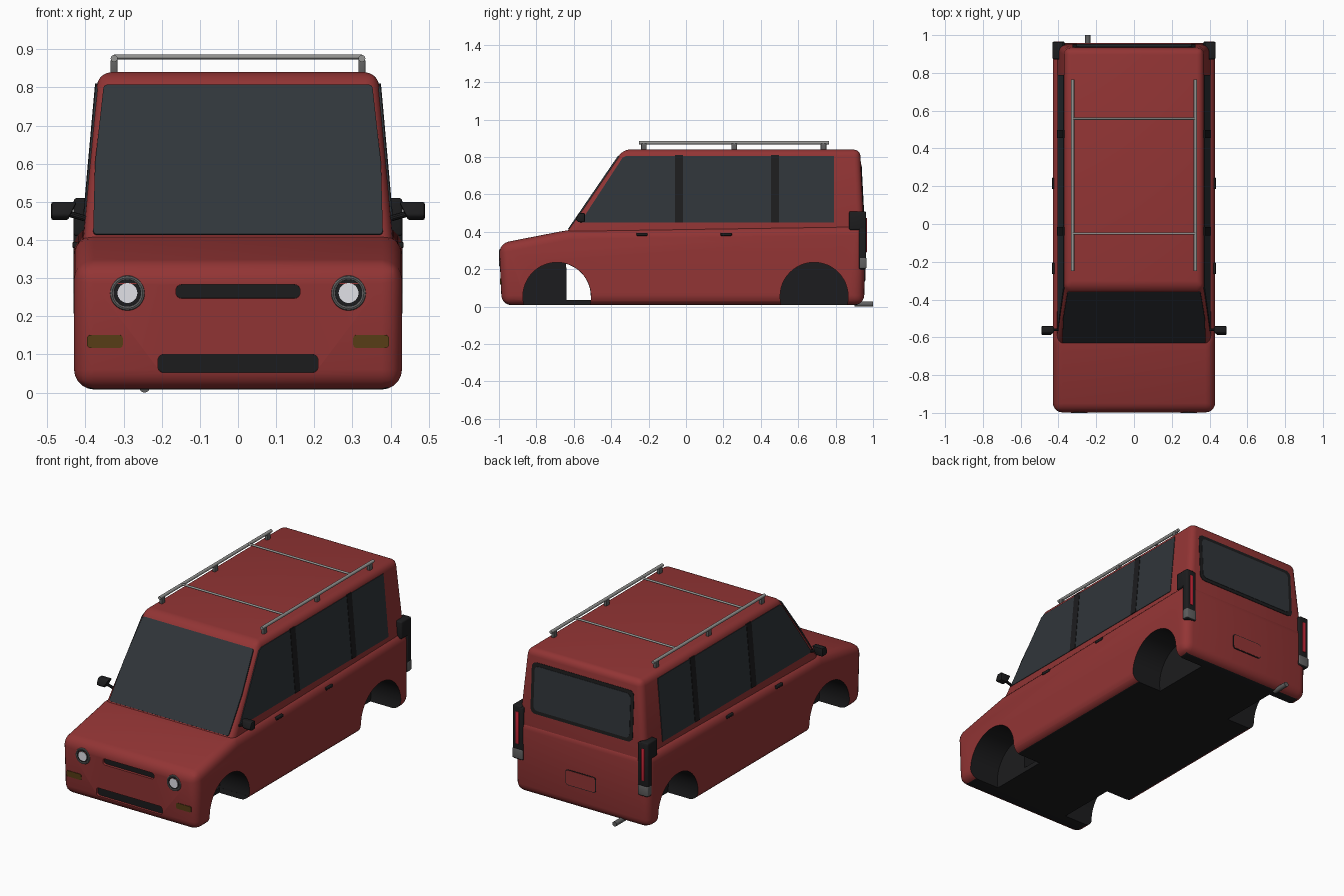
import bpy, bmesh, math
from mathutils import Vector

if "Cube" in bpy.data.objects:
    bpy.data.objects.remove(bpy.data.objects["Cube"])

def mat(name, r, g, b):
    m = bpy.data.materials.new(name)
    m.diffuse_color = (r, g, b, 1)
    m.use_nodes = True
    m.node_tree.nodes["Principled BSDF"].inputs["Base Color"].default_value = m.diffuse_color
    return m

RED = mat("paint_red", .29, .035, .035)
GLASS = mat("glass_dark", .03, .036, .042)
BLACK = mat("trim_black", .012, .012, .013)
STEEL = mat("rack_steel", .3, .3, .29)
WHITE = mat("lamp_white", .75, .75, .8)
AMBER = mat("lamp_amber", .1, .05, .008)
TAIL = mat("lamp_red", .6, .02, .04)
GREY = mat("lamp_grey", .12, .12, .12)

def finish(name, bm, m, smooth=True):
    bmesh.ops.recalc_face_normals(bm, faces=bm.faces[:])
    me = bpy.data.meshes.new(name)
    bm.to_mesh(me)
    bm.free()
    ob = bpy.data.objects.new(name, me)
    bpy.context.collection.objects.link(ob)
    if m:
        me.materials.append(m)
    if smooth:
        smooth_ob(ob)
    return ob

def select(ob):
    bpy.ops.object.select_all(action='DESELECT')
    ob.select_set(True)
    bpy.context.view_layer.objects.active = ob

def smooth_ob(ob):
    select(ob)
    bpy.ops.object.shade_smooth_by_angle(angle=math.radians(35))

def prism(name, pts, x0, x1, m=None, bevel=0, seg=5):
    """Side profile (y, z) swept between x0(z) and x1(z)."""
    bm = bmesh.new()
    a = [bm.verts.new((x0(z), y, z)) for y, z in pts]
    b = [bm.verts.new((x1(z), y, z)) for y, z in pts]
    bm.faces.new(a)
    bm.faces.new(b[::-1])
    n = len(pts)
    for i in range(n):
        j = (i + 1) % n
        bm.faces.new((a[i], b[i], b[j], a[j]))
    if bevel:
        bmesh.ops.bevel(bm, geom=bm.edges[:], offset=bevel, segments=seg,
                        affect='EDGES', profile=.5)
    return finish(name, bm, m)

def panel(name, pts, t, m, r=0):
    """Flat polygon with rounded corners, thickened t to both sides."""
    bm = bmesh.new()
    bm.faces.new([bm.verts.new(p) for p in pts])
    if r:
        bmesh.ops.bevel(bm, geom=bm.verts[:], offset=r, segments=4,
                        affect='VERTICES', profile=.5)
    bm.normal_update()
    bm.faces.ensure_lookup_table()
    f = bm.faces[0]
    n = f.normal.copy()
    bmesh.ops.translate(bm, verts=bm.verts[:], vec=n * t)
    res = bmesh.ops.extrude_face_region(bm, geom=[f], use_keep_orig=True)
    vs = [v for v in res['geom'] if isinstance(v, bmesh.types.BMVert)]
    bmesh.ops.translate(bm, verts=vs, vec=n * (-2 * t))
    return finish(name, bm, m)

def rect(x0, x1, z0, z1, y):
    return [(x0, y(z0), z0), (x1, y(z0), z0), (x1, y(z1), z1), (x0, y(z1), z1)]

def box(name, lo, hi, m, bevel=0):
    return prism(name, [(lo[1], lo[2]), (hi[1], lo[2]), (hi[1], hi[2]), (lo[1], hi[2])],
                 lambda z: lo[0], lambda z: hi[0], m, bevel, 3)

def rod(name, p, q, r, m, seg=16):
    p, q = Vector(p), Vector(q)
    bm = bmesh.new()
    bmesh.ops.create_cone(bm, cap_ends=True, segments=seg, radius1=r, radius2=r,
                          depth=(q - p).length)
    bm.transform((q - p).to_track_quat('Z', 'Y').to_matrix().to_4x4())
    bmesh.ops.translate(bm, verts=bm.verts[:], vec=(p + q) / 2)
    return finish(name, bm, m)

def cut(ob, cutter):
    select(ob)
    md = ob.modifiers.new("cut", 'BOOLEAN')
    md.operation, md.solver, md.object = 'DIFFERENCE', 'EXACT', cutter
    bpy.ops.object.modifier_apply(modifier=md.name)
    bpy.data.objects.remove(cutter)

def front(z):
    return -.985 - .046 * (z - .01)

def rear(z):
    return .946 - .052 * (z - .53)

def side(z):
    return .405 - .09 * (z - .42)

# Lower body and tapered cabin
body = prism("lower_body", [(-.985, .008), (-1, .338), (-.62, .412), (.96, .435), (.952, .008)],
             lambda z: -.43, lambda z: .43, RED, .052)
prism("cabin", [(-.705, .3), (-.336, .84), (.931, .84), (.958, .3)],
      lambda z: -side(z), side, RED, .035)

# Wheel arches, with the open passage behind the front wells
R, CZ, ARCHES = .182, .055, (-.69, .685)
for cy in ARCHES:
    for s in (-1, 1):
        cut(body, rod("arch_cutter", (s * .24, cy, CZ), (s * .6, cy, CZ), R, None, 48))
a1 = math.acos(.05 / R)
arc = [(-.69 + (R - .001) * math.cos(a1 * i / 10), CZ + (R - .001) * math.sin(a1 * i / 10))
       for i in range(11)]
cut(body, prism("passage_cutter", [(-.64, .035), (arc[0][0], .035)] + arc,
                lambda z: -.5, lambda z: .5))

# Grille slots recessed into the nose
for nm, w, z0, z1 in (("upper_grille", .163, .247, .283), ("lower_grille", .21, .052, .1)):
    cut(body, panel("slot_cutter", rect(-w, w, z0, z1, front), .02, None, .015))
    panel(nm, rect(-w, w, z0, z1, lambda z: front(z) + .018), .004, BLACK, .015)

# Dark underside and wheel wells
body.data.materials.clear()
body.data.materials.append(RED)
body.data.materials.append(BLACK)
for p in body.data.polygons:
    c = p.center
    well = abs(c.x) < .41 and any(math.hypot(c.y - cy, c.z - CZ) < R + .003 for cy in ARCHES)
    p.material_index = 1 if well or (p.normal.z < -.95 and c.z < .05) else 0
smooth_ob(body)

# Windscreen and rear window
def slope(z):
    return -.705 + (z - .3) * .6833
panel("windscreen", [(-.38, slope(.413), .413), (.38, slope(.413), .413), (.375, slope(.6), .6),
                     (.352, slope(.806), .806), (-.352, slope(.806), .806), (-.375, slope(.6), .6)],
      .004, GLASS, .012)
panel("rear_window_frame", rect(-.325, .325, .485, .775, rear), .003, BLACK, .03)
panel("rear_window", rect(-.305, .305, .505, .755, rear), .005, GLASS, .025)
panel("plate_recess", rect(-.097, .097, .135, .225, lambda z: .955), .003, BLACK, .015)
panel("plate_panel", rect(-.093, .093, .139, .221, lambda z: .9555), .004, RED, .013)

for s in (-1, 1):
    tag = "left" if s < 0 else "right"

    # Side glass and pillars
    def strip(name, pts, t, m, r=0):
        panel(f"{name}_{tag}", [(s * side(z), y, z) for y, z in pts], t, m, r)
    strip("front_window", [(-.565, .45), (-.34, .795), (-.32, .806), (-.06, .806), (-.06, .45)],
          .003, GLASS)
    strip("middle_window", [(-.015, .45), (-.015, .806), (.455, .806), (.455, .45)], .003, GLASS)
    strip("back_window", [(.498, .45), (.498, .806), (.79, .806), (.79, .45)], .003, GLASS)
    strip("door_pillar", [(-.06, .45), (-.06, .81), (-.015, .81), (-.015, .45)], .005, BLACK)
    strip("back_pillar", [(.455, .45), (.455, .81), (.498, .81), (.498, .45)], .005, BLACK)

    # Door handles
    for nm, y in (("front", -.235), ("back", .215)):
        box(f"{nm}_handle_{tag}", (s * .424 - .01, y - .03, .379), (s * .424 + .01, y + .03, .395),
            BLACK, .004)

    # Door mirrors
    prism(f"mirror_{tag}", [(-.59, .465), (-.575, .452), (-.54, .452), (-.54, .5), (-.575, .5)],
          lambda z: s * (.447 - (z - .45) * .5), lambda z: s * .49, BLACK, .006, 2)
    rod(f"mirror_arm_{tag}", (s * .395, -.56, .455), (s * .455, -.56, .472), .008, BLACK, 10)

    # Round headlamps
    x, z = s * .29, .261
    y = front(z)
    rod(f"headlamp_bowl_{tag}", (x, y + .02, z), (x, y - .001, z), .042, BLACK, 32)
    rod(f"headlamp_lens_{tag}", (x, y + .02, z), (x, y - .003, z), .026, WHITE, 32)
    bpy.ops.mesh.primitive_torus_add(major_radius=.04, minor_radius=.006, major_segments=40,
                                     minor_segments=8, location=(x, y + .002, z),
                                     rotation=(math.pi / 2, 0, 0))
    ring = bpy.context.object
    ring.name = f"headlamp_ring_{tag}"
    ring.data.materials.append(GREY)
    smooth_ob(ring)

    # Turn signals
    panel(f"turn_signal_{tag}", rect(s * .302, s * .396, .117, .151, front), .003, AMBER, .009)

    # Tail lamps
    def lamp(name, x0, x1, y0, y1, z0, z1, m, b):
        xs = sorted((s * x0, s * x1))
        box(f"{name}_{tag}", (xs[0], y0, z0), (xs[1], y1, z1), m, b)
    lamp("tail_lamp_shoulder", .375, .431, .872, .962, .41, .51, BLACK, .008)
    lamp("tail_lamp_housing", .365, .431, .925, .963, .2, .505, BLACK, .008)
    lamp("tail_lamp_lens", .39, .41, .93, .967, .29, .475, TAIL, .004)
    lamp("reverse_lamp", .367, .432, .928, .965, .205, .262, GREY, .005)

    # Roof rails and feet
    rod(f"roof_rail_{tag}", (s * .325, -.25, .876), (s * .325, .765, .876), .009, STEEL)
    for i, fy in enumerate((-.225, .258, .735)):
        box(f"rail_foot_{i}_{tag}", (s * .325 - .009, fy - .015, .83),
            (s * .325 + .009, fy + .015, .874), GREY, .004)

# Rack crossbars
for i, y in enumerate((-.05, .557)):
    rod(f"rack_crossbar_{i}", (-.325, y, .88), (.325, y, .88), .006, STEEL)

# Exhaust pipe
rod("exhaust_pipe", (-.245, .9, .014), (-.245, 1, .014), .014, GREY)
